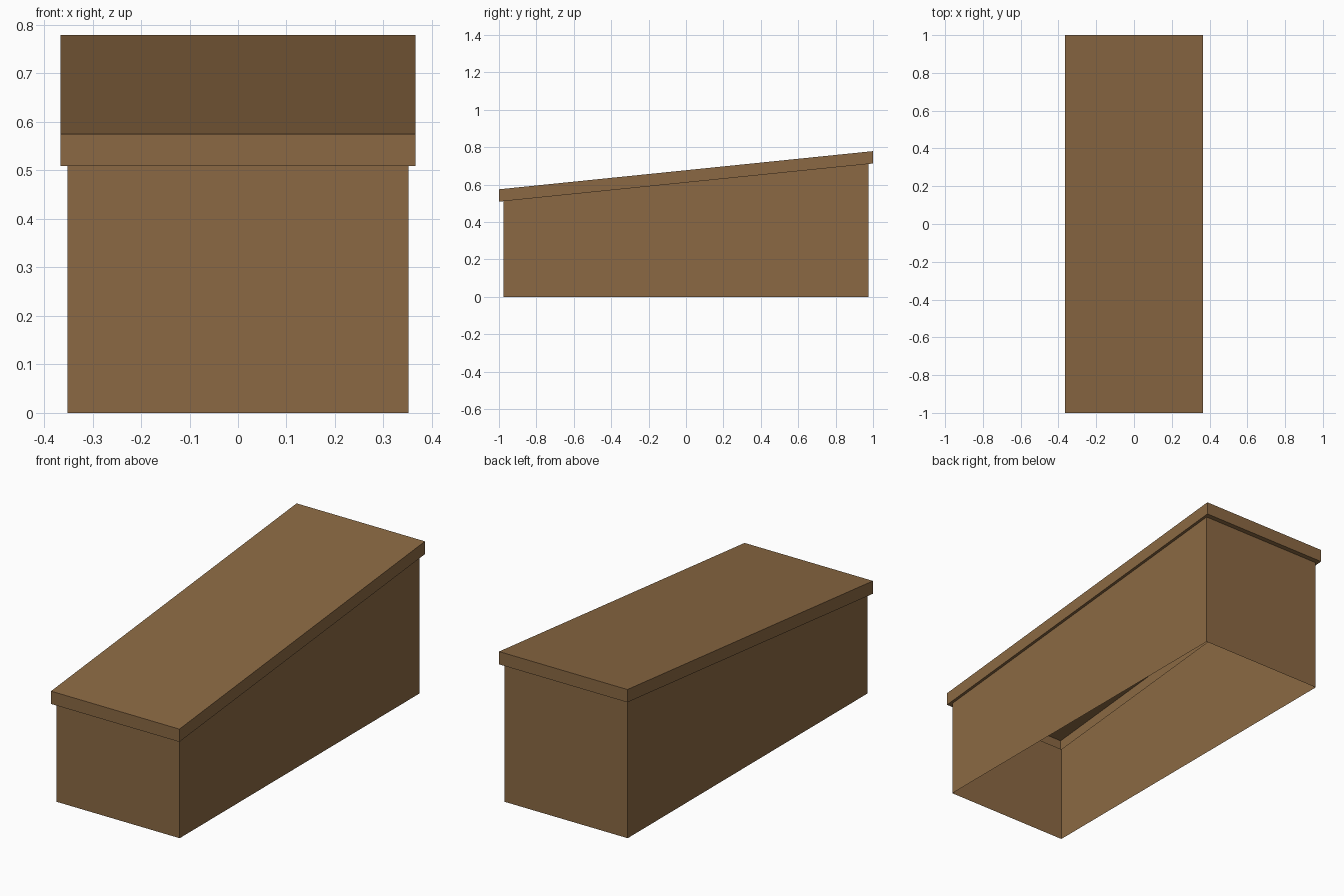
import bpy, bmesh

if "Cube" in bpy.data.objects:
    bpy.data.objects.remove(bpy.data.objects["Cube"])

SLOPE = 0.102          # lid rise per unit of y
wood = bpy.data.materials.new("brown wood")
wood.diffuse_color = (0.258, 0.141, 0.056, 1)
wood.use_nodes = True
wood.node_tree.nodes["Principled BSDF"].inputs["Base Color"].default_value = wood.diffuse_color


def ring(bm, hx, hy, z, slope):
    """Rectangular loop of vertices, optionally tilted up towards the back."""
    return [bm.verts.new((sx * hx, sy * hy, z + slope * sy * hy))
            for sx, sy in ((-1, -1), (1, -1), (1, 1), (-1, 1))]


def shell(name, rings, cap_top):
    """Skin successive loops into a thin open shell."""
    bm = bmesh.new()
    loops = [ring(bm, *r) for r in rings]
    for a, b in zip(loops, loops[1:]):
        for i in range(4):
            j = (i + 1) % 4
            bm.faces.new((a[i], a[j], b[j], b[i]))
    if cap_top:
        bm.faces.new(loops[-1])
    me = bpy.data.meshes.new(name)
    bm.to_mesh(me)
    bm.free()
    me.materials.append(wood)
    ob = bpy.data.objects.new(name, me)
    bpy.context.collection.objects.link(ob)
    return ob


# four thin walls, open at the bottom, sloped along the top
shell("box_walls", [(0.3515, 0.977, 0, 0), (0.3515, 0.977, 0.611, SLOPE)], False)

# hollow lid: underside ledge, rim and sloped top
shell("lid", [(0.3515, 0.977, 0.611, SLOPE),
              (0.366, 1.0, 0.611, SLOPE),
              (0.366, 1.0, 0.677, SLOPE)], True)
